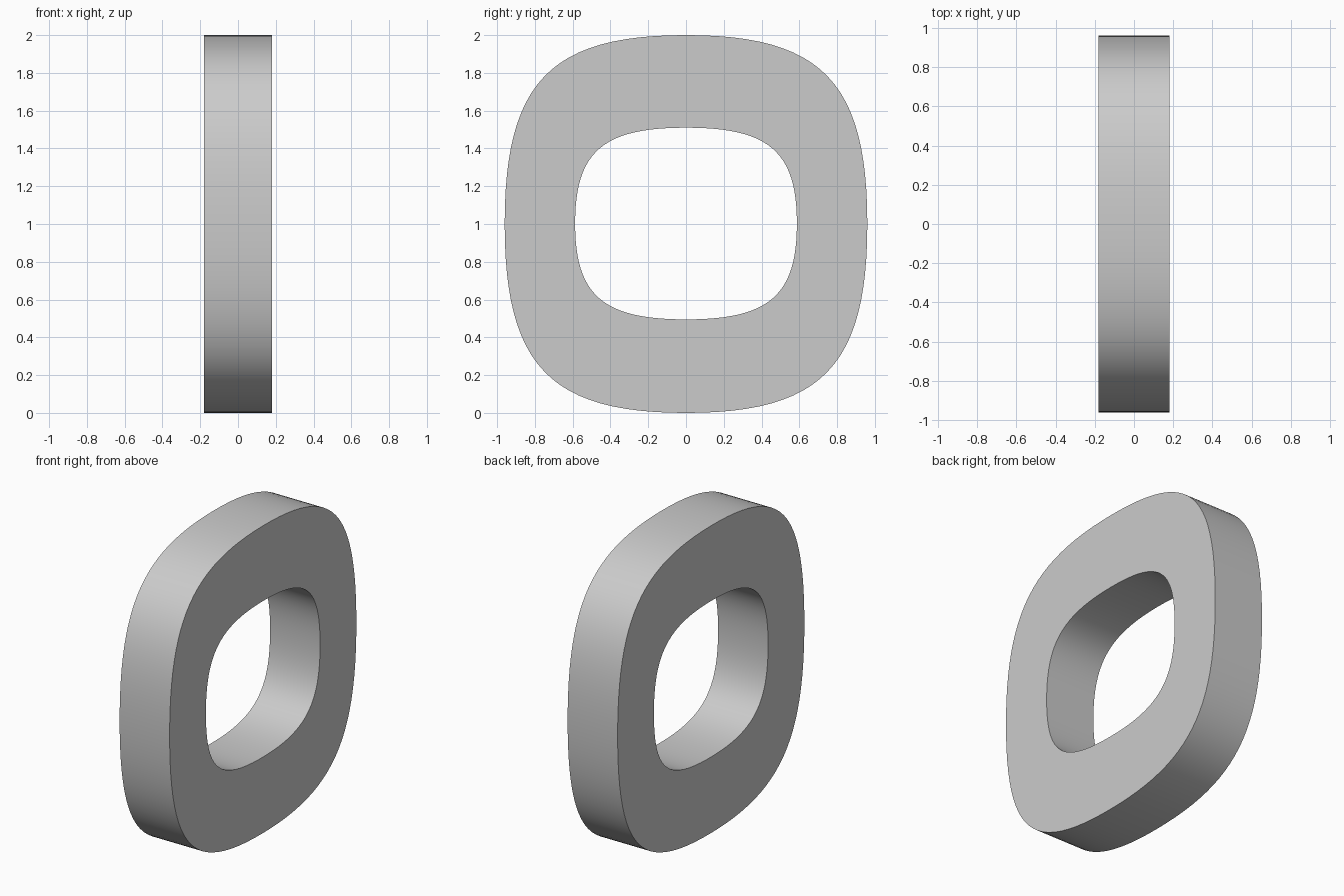
import bpy
from math import radians

if "Cube" in bpy.data.objects:
    bpy.data.objects.remove(bpy.data.objects["Cube"])


def add_loop(curve, half_w, low, high, kx, ky):
    """Closed squarish oval with one Bezier point at each extreme."""
    mid, half_h = (low + high) / 2, (high - low) / 2
    hx, hy = half_w * kx, half_h * ky
    points = [((half_w, mid), (0, hy)), ((0, high), (-hx, 0)),
              ((-half_w, mid), (0, -hy)), ((0, low), (hx, 0))]
    spline = curve.splines.new('BEZIER')
    spline.bezier_points.add(3)
    spline.use_cyclic_u = True
    spline.resolution_u = 24
    for bp, ((x, y), (dx, dy)) in zip(spline.bezier_points, points):
        bp.handle_left_type = bp.handle_right_type = 'FREE'
        bp.co = (x, y, 0)
        bp.handle_left = (x - dx, y - dy, 0)
        bp.handle_right = (x + dx, y + dy, 0)


# Flat slab: outer outline with an oval opening, extruded along x
curve = bpy.data.curves.new("ring_slab", 'CURVE')
curve.dimensions = '2D'
curve.fill_mode = 'BOTH'
curve.extrude = 0.18
add_loop(curve, 0.96, 0.0, 2.0, 0.75, 0.75)
add_loop(curve, 0.587, 0.495, 1.51, 0.75, 0.75)

ring = bpy.data.objects.new("ring_slab", curve)
ring.rotation_euler = (radians(90), 0, radians(90))
bpy.context.collection.objects.link(ring)

# Turn into a mesh with smooth rims and crisp face edges
bpy.context.view_layer.objects.active = ring
ring.select_set(True)
bpy.ops.object.convert(target='MESH')
bpy.ops.object.mode_set(mode='EDIT')
bpy.ops.mesh.select_all(action='SELECT')
bpy.ops.mesh.remove_doubles(threshold=0.0001)
bpy.ops.mesh.normals_make_consistent(inside=False)
bpy.ops.object.mode_set(mode='OBJECT')
bpy.ops.object.shade_smooth_by_angle(angle=radians(30))
